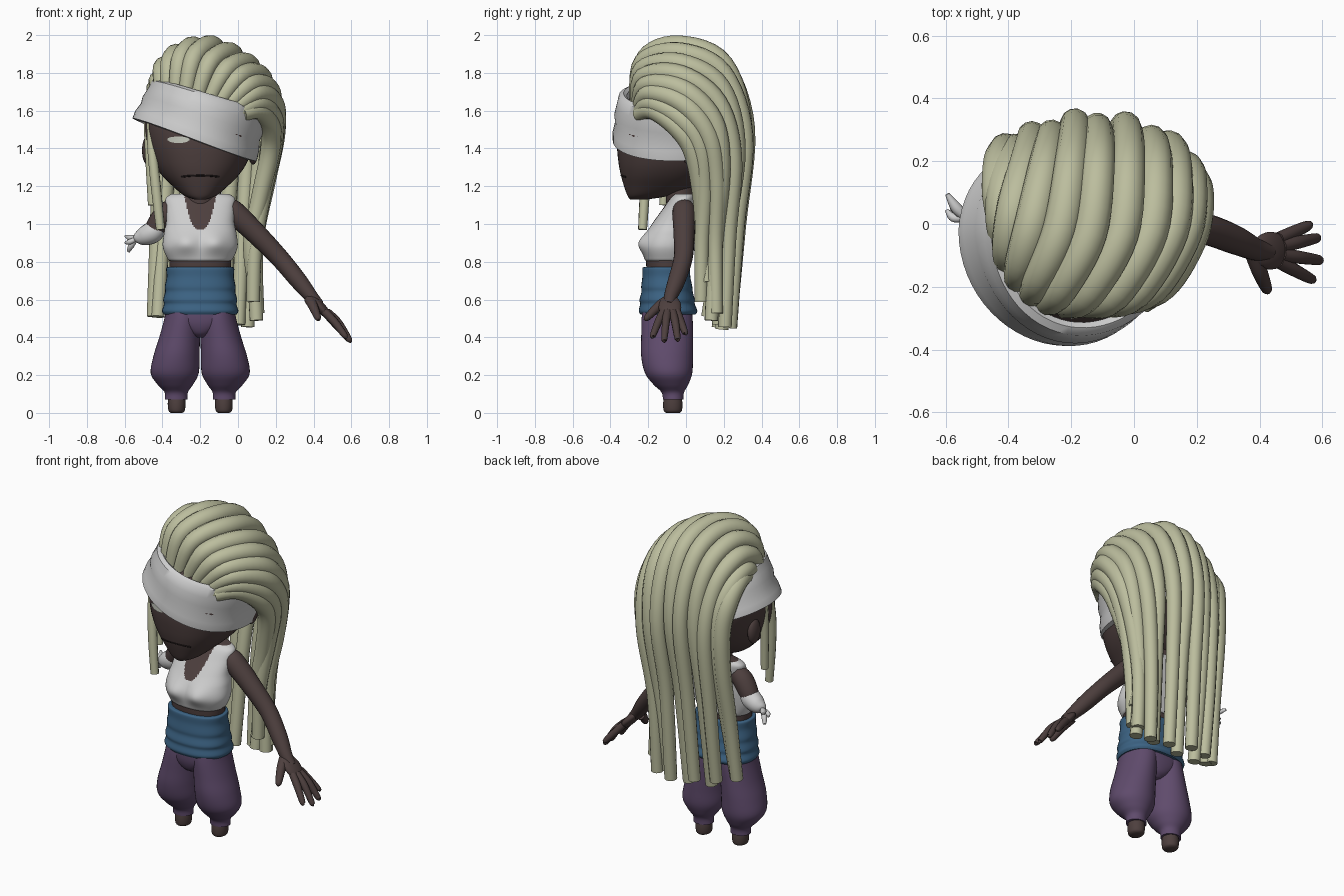
import bpy, bmesh, math, random
from mathutils import Vector, Matrix

if "Cube" in bpy.data.objects:
    bpy.data.objects.remove(bpy.data.objects["Cube"])

random.seed(4)


def material(name, r, g, b):
    m = bpy.data.materials.new(name)
    m.diffuse_color = (r, g, b, 1)
    m.use_nodes = True
    m.node_tree.nodes["Principled BSDF"].inputs["Base Color"].default_value = m.diffuse_color
    return m


HAIR = material("pale straw hair", 0.50, 0.51, 0.34)
SKIN = material("dark brown skin", 0.075, 0.05, 0.048)
WHITE = material("off white cloth", 0.62, 0.62, 0.62)
BLUE = material("blue cloth", 0.045, 0.125, 0.23)
PURPLE = material("purple cloth", 0.115, 0.07, 0.15)
EYE = material("pale eye", 0.55, 0.57, 0.5)
DARK = material("dark mouth", 0.012, 0.008, 0.008)


def spline(pts, t):
    """Catmull-Rom through tuples, t from 0 to len - 1."""
    last = len(pts) - 1
    i = min(int(t), last - 1)
    f = t - i
    a, b, c, d = (pts[max(0, min(last, i + k))] for k in (-1, 0, 1, 2))
    return [q + 0.5 * f * (r - p + f * (2 * p - 5 * q + 4 * r - s + f * (3 * (q - r) + s - p)))
            for p, q, r, s in zip(a, b, c, d)]


def dense(pts, steps):
    n = (len(pts) - 1) * steps
    return [spline(pts, k / steps) for k in range(n + 1)]


def finish(name, bm, *mats, angle=50):
    bmesh.ops.recalc_face_normals(bm, faces=bm.faces)
    for f in bm.faces:
        f.smooth = True
    me = bpy.data.meshes.new(name)
    bm.to_mesh(me)
    bm.free()
    for m in mats:
        me.materials.append(m)
    me.set_sharp_from_angle(angle=math.radians(angle))
    ob = bpy.data.objects.new(name, me)
    bpy.context.collection.objects.link(ob)
    return ob


def skin_rings(bm, rings, caps=True, closed=False):
    vs = [[bm.verts.new(p) for p in ring] for ring in rings]
    pairs = list(zip(vs, vs[1:])) + ([(vs[-1], vs[0])] if closed else [])
    for a, b in pairs:
        for k in range(len(a)):
            j = (k + 1) % len(a)
            bm.faces.new((a[k], a[j], b[j], b[k]))
    if caps and not closed:
        bm.faces.new(vs[0][::-1])
        bm.faces.new(vs[-1])


def loft(name, secs, *mats, n=2.0, segs=40, steps=5, bump=None, rule=None):
    """Stack of superellipses; each section is (z, cx, cy, rx, ry)."""
    bm = bmesh.new()
    rings = []
    for z, cx, cy, rx, ry in dense(secs, steps):
        ring = []
        for k in range(segs):
            a = math.tau * k / segs
            c, s = math.cos(a), math.sin(a)
            p = Vector((cx + rx * math.copysign(abs(c) ** (2 / n), c),
                        cy + ry * math.copysign(abs(s) ** (2 / n), s), z))
            ring.append(bump(p, s) if bump else p)
        rings.append(ring)
    skin_rings(bm, rings)
    if rule:
        for f in bm.faces:
            f.material_index = rule(f.calc_center_median())
    return finish(name, bm, *mats)


def tubes(name, paths, mat, segs=10, steps=6):
    """Round tubes through (x, y, z, radius) points."""
    bm = bmesh.new()
    for path in paths:
        pts = dense(path, steps)
        pos = [Vector(p[:3]) for p in pts]
        side, rings = None, []
        for i, p in enumerate(pos):
            d = (pos[min(i + 1, len(pos) - 1)] - pos[max(i - 1, 0)]).normalized()
            if side is None:
                side = d.orthogonal()
            side = (side - d * side.dot(d)).normalized()
            up = d.cross(side)
            rings.append([p + pts[i][3] * (side * math.cos(math.tau * k / segs)
                                           + up * math.sin(math.tau * k / segs)) for k in range(segs)])
        skin_rings(bm, rings)
    return finish(name, bm, mat)


def ball(name, loc, scale, mat, tilt=0):
    bm = bmesh.new()
    bmesh.ops.create_uvsphere(bm, u_segments=28, v_segments=18, radius=1)
    bm.transform(Matrix.Translation(loc) @ Matrix.Rotation(tilt, 4, 'Y') @ Matrix.Diagonal((*scale, 1)))
    return finish(name, bm, mat)


MID = -0.2  # centre line of the body

# feet and baggy trousers
for side, word in ((-1, "right"), (1, "left")):
    x = MID + side * 0.125
    loft(word + "_foot", [(0, x, -.07, .03, .036), (.012, x, -.07, .043, .048),
                          (.05, x, -.07, .047, .051), (.1, x, -.07, .043, .045)], SKIN)
    loft(word + "_trouser_leg", [(z, MID + side * o, cy, rx, ry) for z, o, cy, rx, ry in (
        (.072, .127, -.068, .06, .054), (.11, .127, -.07, .062, .06), (.15, .132, -.08, .094, .092),
        (.21, .135, -.092, .127, .125), (.3, .126, -.1, .122, .137), (.4, .109, -.1, .108, .137),
        (.5, .093, -.1, .097, .135), (.57, .088, -.1, .09, .125))], PURPLE)
loft("trouser_seat", [(.4, MID, -.1, .03, .08), (.425, MID, -.1, .08, .112), (.48, MID, -.1, .165, .132),
                      (.56, MID, -.1, .183, .134)], PURPLE, n=2.4)

# folded waist sash
loft("waist_sash", [(.52, MID, -.095, .192, .145), (.54, MID, -.095, .202, .155), (.575, MID, -.098, .192, .145),
                    (.6, MID, -.1, .196, .146), (.64, MID, -.1, .186, .136), (.67, MID, -.102, .187, .135),
                    (.72, MID, -.104, .178, .127), (.765, MID, -.105, .18, .126), (.772, MID, -.105, .168, .115)],
     BLUE, n=2.3)

# torso, neck and sleeveless top
loft("torso", [(.74, MID, -.1, .16, .108), (.84, MID, -.1, .165, .11), (.95, MID, -.08, .16, .1)], SKIN, n=2.2)
loft("neck", [(1.0, MID, -.03, .085, .07), (1.12, MID, -.03, .08, .075), (1.3, MID, -.04, .08, .08)], SKIN)


def chest(p, s):
    if s < 0:
        w = max(math.exp(-((p.x - MID - q) / .07) ** 2) for q in (-.08, .08))
        p.y -= .035 * w * math.exp(-((p.z - .9) / .055) ** 2)
    return p


def neckline(c):
    h = (c.z - .97) / .19
    return 1 if c.y < 0 and h > 0 and abs(c.x - MID) < .085 * h ** .38 else 0


loft("sleeveless_top", [(.805, MID, -.1, .162, .112), (.82, MID, -.1, .175, .12), (.88, MID, -.1, .198, .125),
                        (.95, MID, -.085, .192, .122), (1.01, MID, -.065, .18, .108), (1.08, MID, -.035, .182, .088),
                        (1.135, MID, -.015, .183, .07), (1.16, MID, -.005, .15, .055)],
     WHITE, SKIN, n=2.3, segs=160, steps=12, bump=chest, rule=neckline)

# long arm and hand
tubes("left_arm", [[(-.06, -.01, 1.09, .05), (-.02, -.01, 1.06, .062), (.1, -.01, .945, .056),
                    (.22, -.015, .82, .05), (.32, -.05, .70, .046), (.385, -.08, .62, .036),
                    (.43, -.09, .57, .028)]], SKIN, segs=20)
ball("left_palm", (.435, -.085, .56), (.085, .06, .027), SKIN, tilt=math.radians(47))
fingers = [((.46, -.048), (.555, -.005, .425)), ((.47, -.07), (.58, -.045, .395)),
           ((.47, -.098), (.588, -.115, .39)), ((.46, -.12), (.565, -.175, .41))]
paths = [[(x, y, .535, .022), ((x + t[0]) / 2, (y + t[1]) / 2, .48, .021), (*t, .016),
          (t[0] + .006, t[1], t[2] - .008, .006)] for (x, y), t in fingers]
paths.append([(.38, -.09, .6, .03), (.4, -.15, .56, .026), (.422, -.205, .505, .018), (.427, -.22, .492, .006)])
tubes("left_fingers", paths, SKIN)

# short arm with tied bandage
tubes("right_arm_stump", [[(-.34, -.01, 1.09, .05), (-.385, -.01, 1.05, .06), (-.43, 0, .99, .056),
                           (-.46, .005, .93, .045)]], SKIN, segs=20)
tubes("bandage", [[(-.42, 0, .985, .05), (-.455, .005, .955, .058), (-.5, .015, .935, .05),
                   (-.535, .02, .925, .03), (-.55, .025, .92, .008)]], WHITE, segs=20)
tubes("bandage_knot", [[(-.535, .02, .92, .012), (-.565, .05, .925, .018), (-.595, .095, .935, .007)],
                       [(-.54, .02, .92, .012), (-.565, .04, .885, .016), (-.58, .06, .855, .009)],
                       [(-.54, .02, .92, .012), (-.575, .02, .905, .014), (-.597, .045, .9, .006)]], WHITE)

# head
HEAD = [(1.13, MID, -.25, .03, .045), (1.15, MID, -.2, .085, .11), (1.2, MID, -.14, .145, .188),
        (1.26, MID, -.1, .205, .245), (1.33, MID, -.07, .25, .288), (1.43, MID, -.045, .285, .32),
        (1.55, MID, -.025, .295, .325), (1.7, MID, -.01, .26, .27), (1.85, MID, 0, .15, .16)]
loft("head", HEAD, SKIN, n=2.25, segs=56)
FACE = dense(HEAD, 20)


def on_face(x, z):
    _, cx, cy, rx, ry = min(FACE, key=lambda s: abs(s[0] - z))
    return cy - ry * max(0, 1 - abs((x - cx) / rx) ** 2.25) ** (1 / 2.25)


# ears, eyes and mouth
for s, word in ((-1, "right"), (1, "left")):
    ball(word + "_ear", (MID + s * .28, .02, 1.39), (.028, .05, .075), SKIN)
    bm = bmesh.new()
    rings = []
    for r in (.02, .35, .7, 1.0):
        ring = []
        for k in range(24):
            a = math.tau * k / 24
            x = MID + s * .115 + .06 * r * math.cos(a)
            z = 1.45 + r * math.sin(a) * (.022 if math.sin(a) < 0 else .013)
            ring.append(Vector((x, on_face(x, z) - .005, z)))
        rings.append(ring)
    skin_rings(bm, rings, caps=False)
    finish(word + "_eye", bm, EYE)
tubes("mouth", [[(MID + .02 * k, on_face(MID + .02 * k, 1.255) + .001, 1.257 - .0003 * k * k, .005)
                 for k in range(-5, 6)]], DARK, steps=2)

# tilted headband: closed ring with a rounded section, tighter at the back under the hair
bm = bmesh.new()
rings = []
turn = Matrix.Translation((-.19, -.02, 1.565)) @ Matrix.Rotation(math.radians(17), 4, 'Y')
section = [(-1, -.02), (-.96, .012), (-.6, .016), (-.2, .008), (.1, .018), (.5, .014), (.9, .012), (1, -.01),
           (.9, -.03), (-.8, -.04)]
for k in range(64):
    a = math.tau * k / 64
    back = max(0, math.sin(a))
    ring = []
    for h, o in section:
        r = .318 - .018 * h + o + .004 * math.sin(3 * a + 2 * h)
        z = h * (.13 + .012 * math.cos(a)) + .006 * math.sin(2 * a)
        ring.append(turn @ Vector((r * math.cos(a) * (1 - .06 * back), (r + .022) * math.sin(a) * (1 - .22 * back), z)))
    rings.append(ring)
skin_rings(bm, rings, closed=True)
finish("headband", bm, WHITE)

# hair: guide locks from the right ear over the crown to the left side
GUIDES = [
    [(-.42, -.03, 1.70), (-.435, .09, 1.72), (-.425, .19, 1.62), (-.41, .235, 1.45), (-.41, .23, 1.2),
     (-.43, .18, .85), (-.46, .14, .48)],
    [(-.39, -.16, 1.68), (-.39, -.1, 1.82), (-.36, .04, 1.86), (-.32, .2, 1.74), (-.30, .29, 1.45), (-.32, .26, .95),
     (-.33, .21, .46)],
    [(-.29, -.25, 1.67), (-.25, -.21, 1.88), (-.16, -.03, 1.945), (-.13, .2, 1.85), (-.13, .325, 1.5), (-.15, .28, 1.0),
     (-.18, .24, .45)],
    [(-.15, -.26, 1.64), (-.05, -.23, 1.81), (.065, -.03, 1.835), (.085, .18, 1.71), (.07, .28, 1.4), (.03, .25, .95),
     (.02, .22, .45)],
    [(-.04, -.25, 1.61), (.08, -.2, 1.71), (.18, -.02, 1.67), (.195, .13, 1.5), (.155, .18, 1.25), (.085, .17, .9),
     (.1, .17, .47)],
    [(.02, -.25, 1.58), (.11, -.17, 1.6), (.17, -.04, 1.51), (.17, .04, 1.38), (.12, .08, 1.15), (.075, .09, .9),
     (.07, .11, .68)]]
RADII = (.04, .05, .057, .053, .047, .04, .036)
COUNT = 13
locks = []
for i in range(COUNT):
    u = 5 * i / (COUNT - 1)
    lock = []
    for j, r in enumerate(RADII):
        x, y, z = spline([g[j] for g in GUIDES], u)
        low = max(0, j - 3) / 3
        lock.append((x + random.uniform(-.015, .015) * low, y - (.05 * low if i % 2 else 0),
                     z + (random.uniform(-.01, .04) if j == 6 else 0), r))
    locks.append(lock)
tubes("hair_locks", locks, HAIR, segs=12)
tubes("side_locks", [[(-.465, -.14, 1.6, .02), (-.455, -.19, 1.4, .025), (-.435, -.215, 1.2, .027),
                      (-.41, -.23, .97, .024)],
                     [(-.48, -.07, 1.58, .02), (-.47, -.1, 1.4, .024), (-.455, -.12, 1.1, .022)]], HAIR)
ball("hair_core", (-.14, .01, 1.63), (.29, .275, .285), HAIR)
